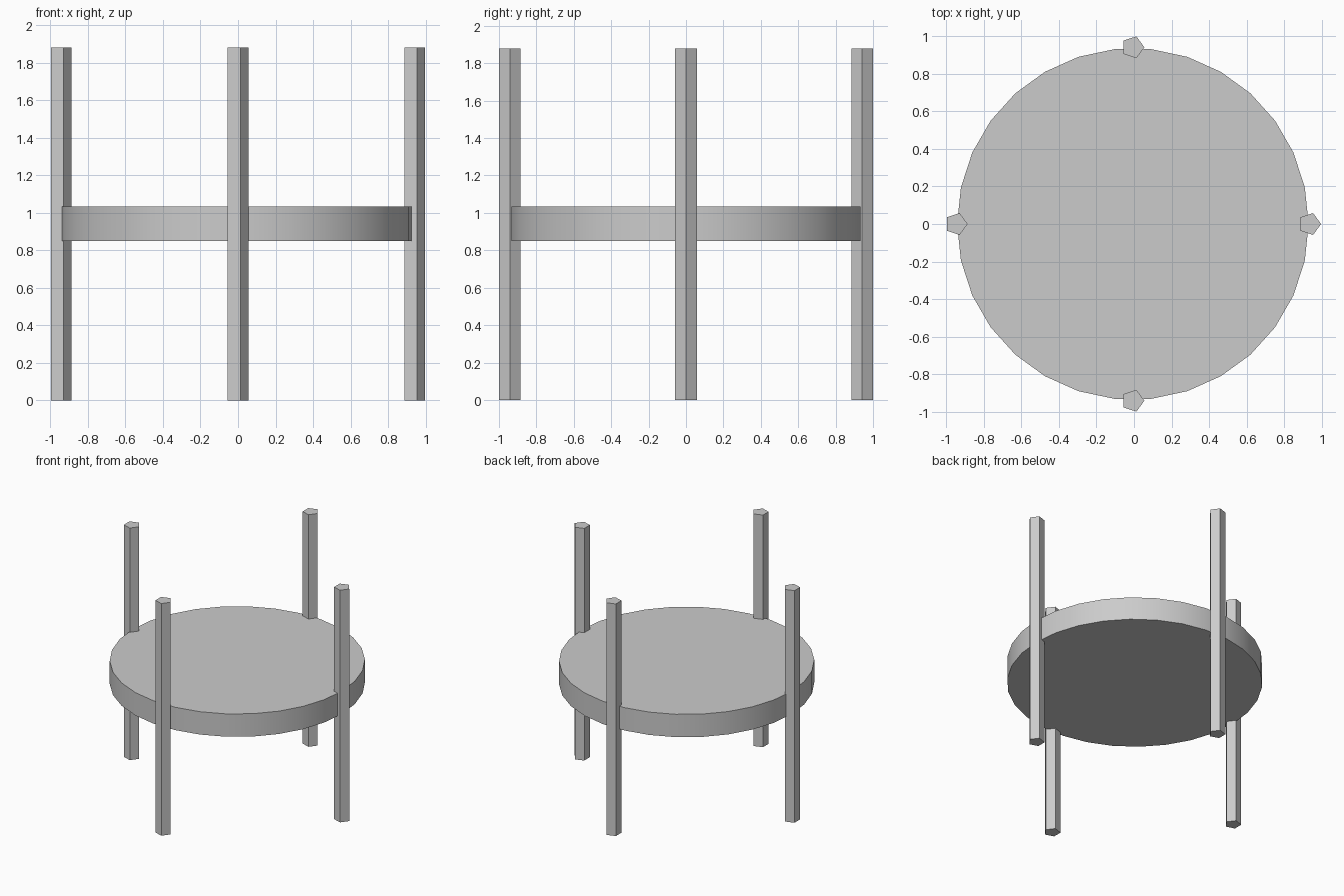
import bpy
import math

cube = bpy.data.objects.get("Cube")
if cube:
    bpy.data.objects.remove(cube, do_unlink=True)

COLOUR = (0.6, 0.6, 0.6, 1.0)
grey = bpy.data.materials.new("plain_grey")
grey.use_nodes = True
grey.diffuse_color = COLOUR
grey.node_tree.nodes["Principled BSDF"].inputs["Base Color"].default_value = COLOUR

CENTRE_X = -0.006
HEIGHT = 1.88


def prism(name, sides, radius, x, y, z0, z1):
    """Upright prism with one corner pointing along +x."""
    bpy.ops.mesh.primitive_cylinder_add(
        vertices=sides, radius=radius, depth=z1 - z0,
        location=(x, y, (z0 + z1) / 2), rotation=(0, 0, -math.pi / 2))
    obj = bpy.context.object
    obj.name = name
    obj.data.materials.append(grey)
    bpy.ops.object.transform_apply(location=False, rotation=True, scale=False)
    bpy.ops.object.shade_smooth_by_angle(angle=math.radians(30))
    return obj


# Round shelf held halfway up the posts
prism("round_shelf", 30, 0.937, CENTRE_X, 0, 0.85, 1.035)

# Four five-sided posts on the rim, all facing the same way
POST_RING = 0.942
for name, dx, dy in (("left_post", 1, 0), ("right_post", -1, 0),
                     ("back_post", 0, 1), ("front_post", 0, -1)):
    prism(name, 5, 0.061, CENTRE_X + dx * POST_RING, dy * POST_RING, 0, HEIGHT)
